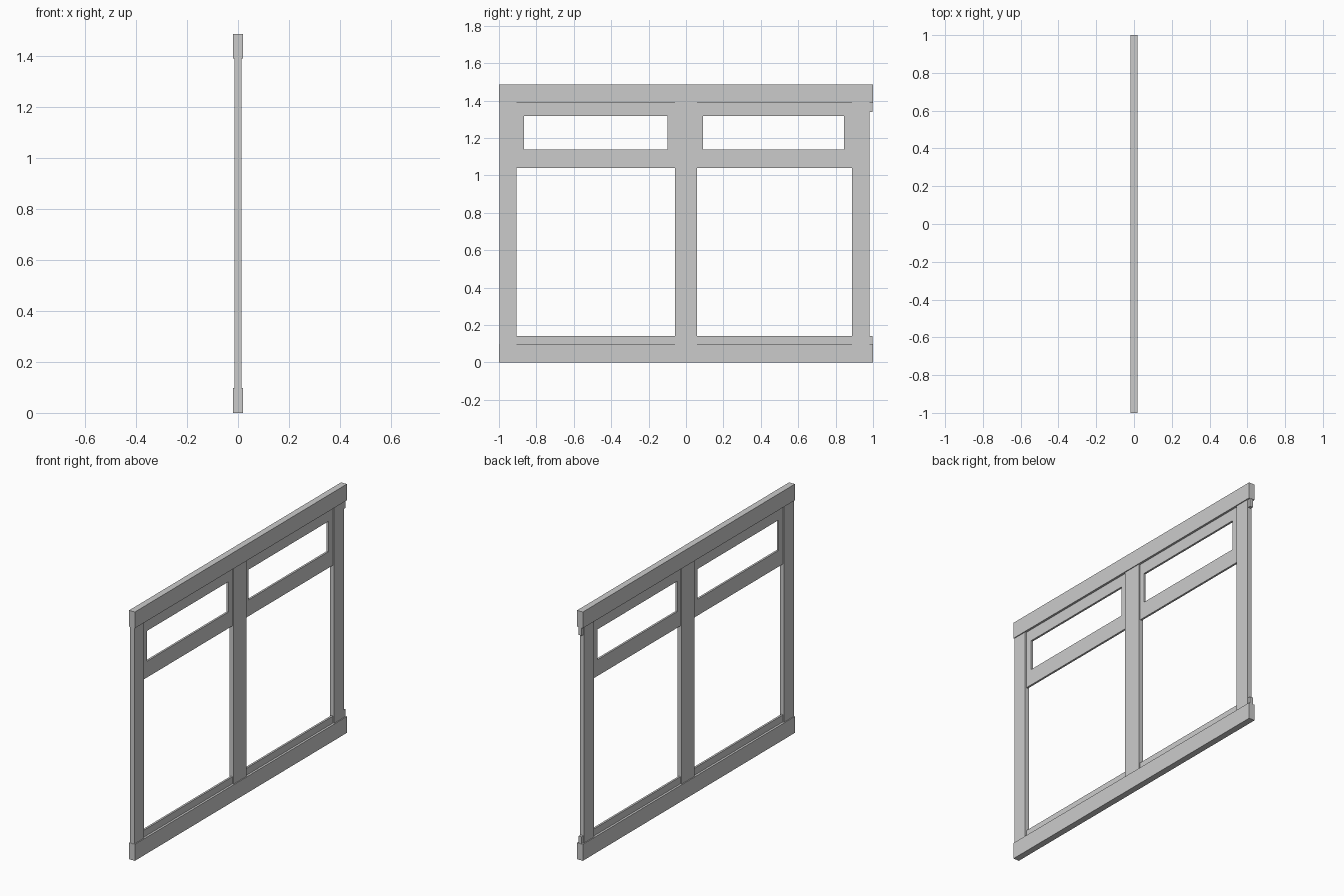
import bpy

if "Cube" in bpy.data.objects:
    bpy.data.objects.remove(bpy.data.objects["Cube"])


def box(name, x, y0, y1, z0, z1):
    """Board of half thickness x, spanning the given y and z ranges."""
    bpy.ops.mesh.primitive_cube_add(size=1, location=(0, (y0 + y1) / 2, (z0 + z1) / 2))
    ob = bpy.context.object
    ob.name = name
    ob.scale = (2 * x, y1 - y0, z1 - z0)
    bpy.ops.object.transform_apply(location=False, rotation=False, scale=True)
    return ob


def framed_panel(name, x, outer, inner):
    """Flat panel with a rectangular opening; rectangles are y0, y1, z0, z1."""
    def corners(r):
        return [(r[0], r[2]), (r[1], r[2]), (r[1], r[3]), (r[0], r[3])]
    ring = corners(outer) + corners(inner)
    verts = [(sx * x, y, z) for sx in (1, -1) for y, z in ring]
    faces = []
    for i in range(4):
        j = (i + 1) % 4
        faces += [(i, j, j + 4, i + 4), (i + 12, j + 12, j + 8, i + 8),
                  (i + 8, j + 8, j, i), (i + 4, j + 4, j + 12, i + 12)]
    mesh = bpy.data.meshes.new(name)
    mesh.from_pydata(verts, [], faces)
    ob = bpy.data.objects.new(name, mesh)
    bpy.context.collection.objects.link(ob)
    return ob


RAIL, POST, SASH = 0.019, 0.0137, 0.006

# Top and bottom rails
box("bottom_rail", RAIL, -1, 1, 0, 0.098)
box("top_rail", RAIL, -1, 1, 1.388, 1.485)

# Upright posts
box("left_post", POST, -0.998, -0.907, 0.098, 1.388)
box("middle_post", POST, -0.06, 0.06, 0.098, 1.388)
box("right_post", POST, 0.888, 0.98, 0.098, 1.388)

# Tabs on the outer edge of the right post
box("lower_edge_tab", 0.01, 0.98, 0.998, 0.098, 0.14)
box("upper_edge_tab", 0.01, 0.98, 0.998, 1.34, 1.388)

# Upper sash panels and the lower sill strips
framed_panel("left_sash", SASH, (-0.907, -0.06, 1.04, 1.388), (-0.865, -0.10, 1.137, 1.318))
framed_panel("right_sash", SASH, (0.06, 0.888, 1.04, 1.388), (0.09, 0.845, 1.137, 1.318))
box("left_sill_strip", SASH, -0.907, -0.06, 0.098, 0.14)
box("right_sill_strip", SASH, 0.06, 0.888, 0.098, 0.14)
